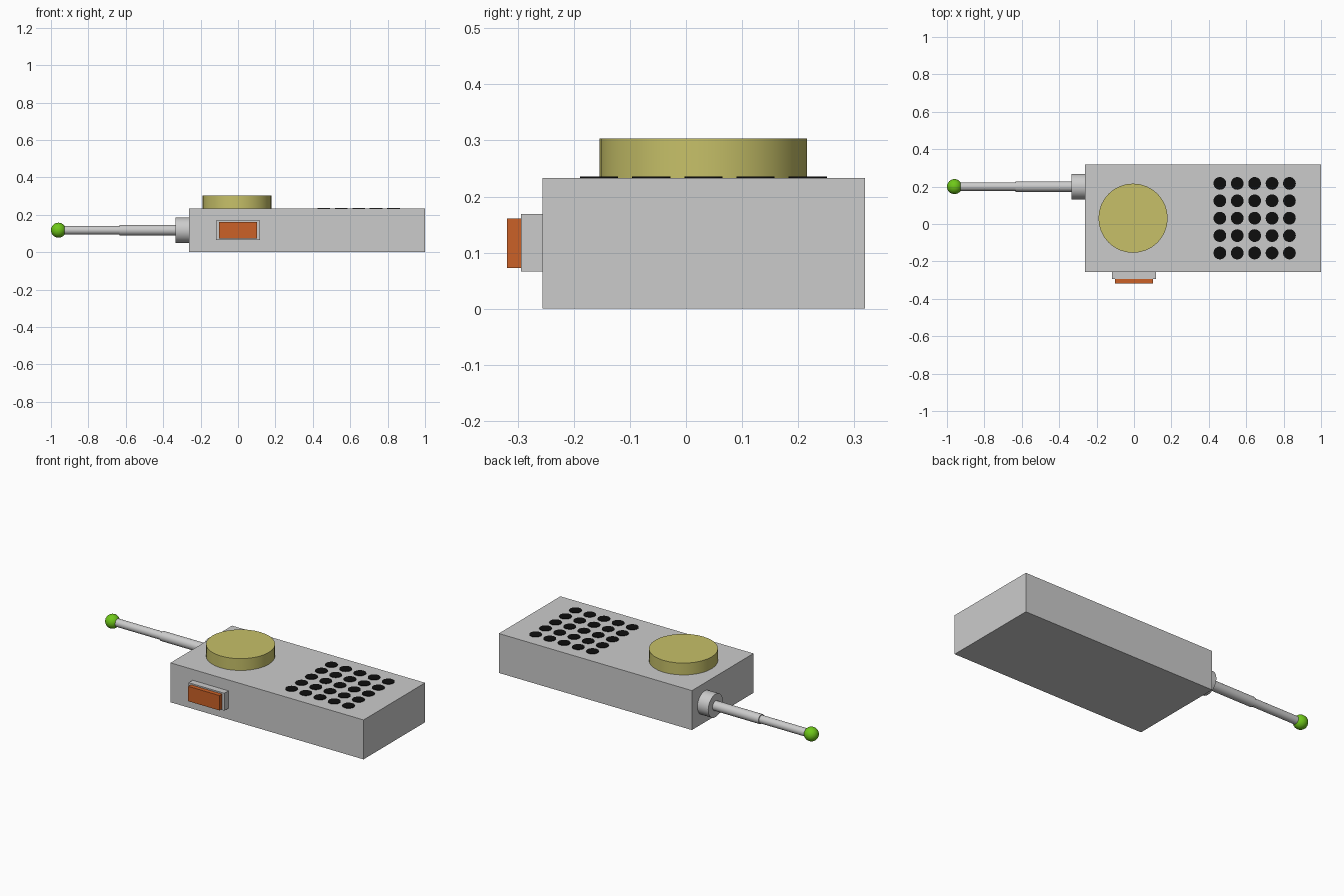
import bpy, math

if "Cube" in bpy.data.objects:
    bpy.data.objects.remove(bpy.data.objects["Cube"])

def material(name, rgb):
    m = bpy.data.materials.new(name)
    m.diffuse_color = (*rgb, 1)
    m.use_nodes = True
    m.node_tree.nodes["Principled BSDF"].inputs["Base Color"].default_value = m.diffuse_color
    return m

YELLOW = material("dull_yellow", (0.57, 0.53, 0.14))
ORANGE = material("orange", (0.60, 0.12, 0.02))
GREEN = material("green", (0.16, 0.58, 0.01))
BLACK = material("black", (0.004, 0.004, 0.004))

def finish(name, mat=None, smooth=False):
    ob = bpy.context.object
    ob.name = name
    if mat:
        ob.data.materials.append(mat)
    if smooth:
        bpy.ops.object.shade_smooth_by_angle(angle=math.radians(35))
    return ob

def box(name, x, y, z, mat=None):
    # Each of x, y, z is a (low, high) pair
    bpy.ops.mesh.primitive_cube_add(size=1, location=[sum(r) / 2 for r in (x, y, z)])
    bpy.context.object.scale = [r[1] - r[0] for r in (x, y, z)]
    bpy.ops.object.transform_apply(location=False, rotation=False, scale=True)
    return finish(name, mat)

def upright_disc(name, x, y, z0, z1, radius, mat):
    bpy.ops.mesh.primitive_cylinder_add(vertices=32, radius=radius, depth=z1 - z0,
                                        location=(x, y, (z0 + z1) / 2))
    return finish(name, mat, True)

AXIS_Y, AXIS_Z = 0.2, 0.118

def aerial_rod(name, x0, x1, radius):
    bpy.ops.mesh.primitive_cylinder_add(vertices=32, radius=radius, depth=x1 - x0,
                                        location=((x0 + x1) / 2, AXIS_Y, AXIS_Z),
                                        rotation=(0, math.pi / 2, 0))
    return finish(name, None, True)

# Main case
TOP = 0.233
box("case", (-0.262, 1.0), (-0.256, 0.319), (0, TOP))

# Side switch: surround and button
box("switch_surround", (-0.117, 0.117), (-0.294, -0.25), (0.066, 0.169))
box("switch_button", (-0.102, 0.102), (-0.319, -0.29), (0.073, 0.161), ORANGE)

# Dial on top
upright_disc("dial", -0.005, 0.031, TOP - 0.005, 0.303, 0.185, YELLOW)

# Speaker holes, 5 x 5 grid of thin dark discs
for i in range(5):
    for j in range(5):
        upright_disc(f"speaker_hole_{i}_{j}", 0.645 + (i - 2) * 0.093,
                     0.031 + (j - 2) * 0.093, TOP - 0.003, TOP + 0.003, 0.034, BLACK)

# Telescopic aerial with collar and ball tip
aerial_rod("aerial_collar", -0.333, -0.255, 0.068)
aerial_rod("aerial_lower", -0.633, -0.32, 0.028)
aerial_rod("aerial_upper", -0.95, -0.62, 0.023)
bpy.ops.mesh.primitive_uv_sphere_add(segments=32, ring_count=16, radius=0.04,
                                     location=(-0.96, AXIS_Y, AXIS_Z))
finish("aerial_tip", GREEN, True)
